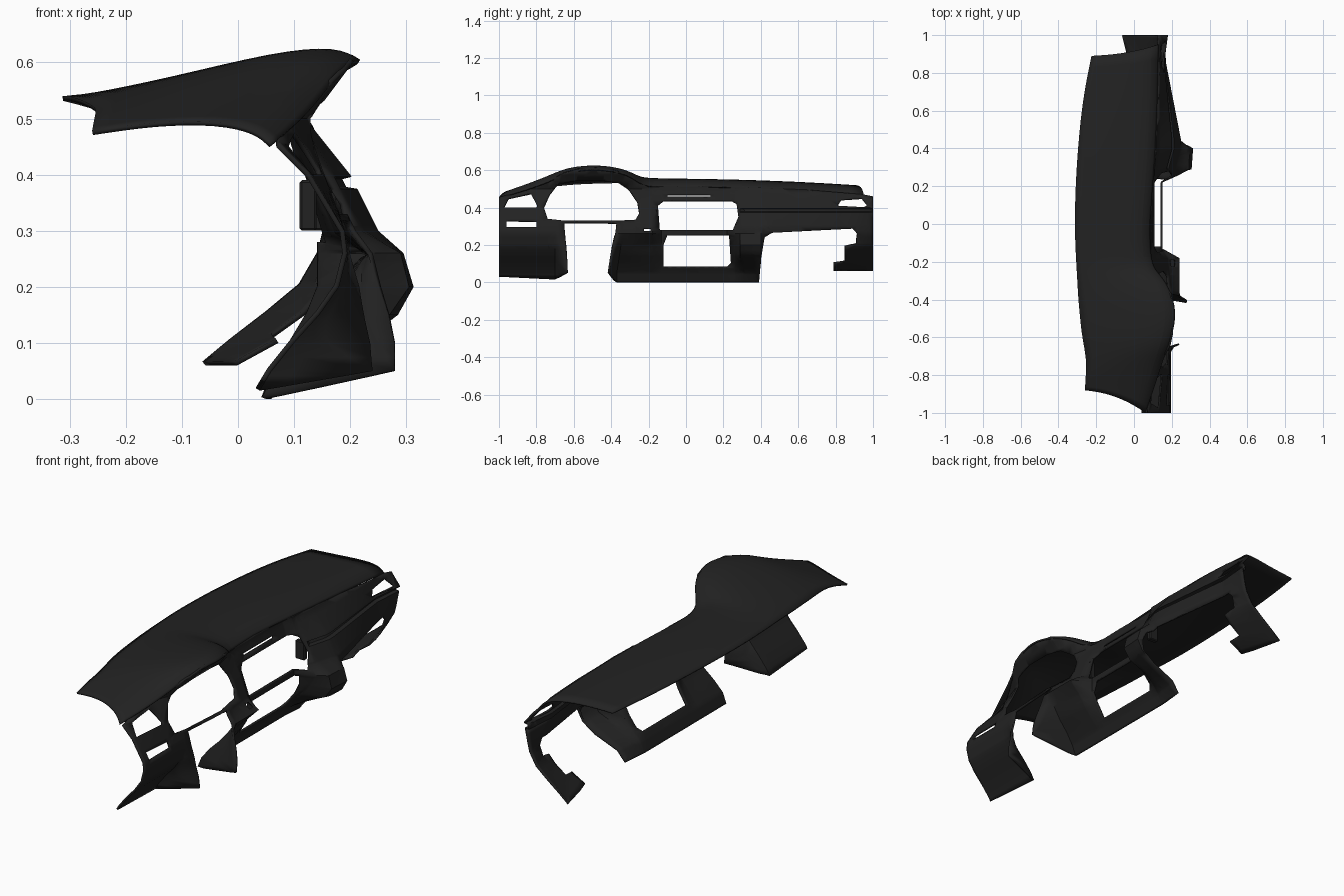
import bpy
import bmesh
from mathutils import Vector

default = bpy.data.objects.get("Cube")
if default:
    bpy.data.objects.remove(default, do_unlink=True)

# One matt black plastic for everything
plastic = bpy.data.materials.new("black_plastic")
plastic.use_nodes = True
colour = (.016, .016, .016, 1)
plastic.diffuse_color = colour
plastic.node_tree.nodes["Principled BSDF"].inputs["Base Color"].default_value = colour
plastic.node_tree.nodes["Principled BSDF"].inputs["Roughness"].default_value = .7


def finish(bm, name, thickness=0, smooth_levels=0, angle=.6):
    """Turn a bmesh into a shaded object with optional modifiers."""
    mesh = bpy.data.meshes.new(name)
    bm.to_mesh(mesh)
    bm.free()
    obj = bpy.data.objects.new(name, mesh)
    bpy.context.scene.collection.objects.link(obj)
    mesh.materials.append(plastic)
    bpy.ops.object.select_all(action='DESELECT')
    obj.select_set(True)
    bpy.context.view_layer.objects.active = obj
    bpy.ops.object.shade_smooth_by_angle(angle=angle)
    if smooth_levels:
        subdivision = obj.modifiers.new("smooth", 'SUBSURF')
        subdivision.levels = subdivision.render_levels = smooth_levels
        subdivision.boundary_smooth = 'PRESERVE_CORNERS'
    if thickness:
        shell = obj.modifiers.new("shell", 'SOLIDIFY')
        shell.thickness = thickness
        shell.offset = -1
    return obj


def interpolate(keys, values, at):
    """Piecewise linear lookup, clamped at both ends."""
    if at <= keys[0]:
        return values[0]
    for i in range(len(keys) - 1):
        if at <= keys[i + 1]:
            t = (at - keys[i]) / (keys[i + 1] - keys[i])
            return values[i] + t * (values[i + 1] - values[i])
    return values[-1]


# Top pad sections: y, end sweep, back x, front x, heights from back to front
pad_sections = [
    (-.88, -.12, -.26, .06, (.478, .495, .497, .48, .455)),
    (-.8, -.06, -.255, .11, (.505, .527, .535, .525, .495)),
    (-.73, 0, -.252, .15, (.517, .553, .575, .572, .54)),
    (-.66, 0, -.262, .178, (.525, .567, .602, .608, .58)),
    (-.58, 0, -.277, .205, (.532, .574, .616, .626, .602)),
    (-.48, 0, -.287, .224, (.536, .577, .622, .632, .608)),
    (-.38, 0, -.296, .205, (.538, .574, .612, .622, .596)),
    (-.3, 0, -.3, .165, (.54, .565, .592, .597, .573)),
    (-.25, 0, -.303, .12, (.54, .56, .57, .562, .535)),
    (-.2, 0, -.306, .09, (.54, .556, .558, .54, .51)),
    (0, 0, -.316, .08, (.54, .553, .556, .547, .515)),
    (.3, 0, -.306, .11, (.538, .55, .55, .54, .51)),
    (.65, 0, -.275, .125, (.53, .537, .535, .525, .495)),
    (.89, .06, -.225, .13, (.515, .52, .52, .507, .47)),
]
steps = (0, .35, .7, .92, 1)

bm = bmesh.new()
rows = []
for y, sweep, back, front, heights in pad_sections:
    rows.append([bm.verts.new((back + (front - back) * t, y + sweep * t * t, z))
                 for t, z in zip(steps, heights)])
for a, b in zip(rows, rows[1:]):
    for i in range(len(steps) - 1):
        bm.faces.new((a[i], a[i + 1], b[i + 1], b[i]))
finish(bm, "top_pad", thickness=.008, smooth_levels=2)

# Depth of the fascia: x at each height, for key positions across the width
levels = (0, .05, .1, .15, .2, .26, .3, .4, .5, .62)
recess = (.05, .07, .1, .13, .15, .15, .15, .12, .09, .08)
depths = {
    -1: (.03, .06, .1, .145, .18, .195, .19, .13, .03, 0),
    -.7: (.03, .06, .1, .145, .18, .195, .19, .16, .13, .2),
    -.64: (.22, .24, .24, .23, .22, .2, .19, .16, .13, .22),
    -.41: (.27, .28, .28, .27, .255, .24, .21, .16, .13, .22),
    -.37: (.05, .07, .11, .16, .2, .24, .2, .16, .13, .22),
    -.18: (.05, .07, .11, .15, .18, .24, .18, .14, .09, .1),
    -.13: recess,
    .22: recess,
    .26: (.05, .07, .11, .16, .2, .24, .2, .15, .11, .1),
    .29: (.05, .08, .15, .27, .305, .29, .22, .17, .11, .1),
    .4: (.06, .1, .22, .285, .313, .295, .25, .2, .12, .1),
    .44: (.06, .1, .2, .24, .25, .25, .25, .2, .12, .1),
    .85: (-.05, -.04, .05, .12, .165, .17, .17, .16, .13, .1),
    1: (-.08, -.07, -.01, .055, .115, .15, .16, .18, .1, .09),
}
stations = list(depths)


def fascia_depth(y, z):
    columns = [interpolate(levels, depths[s], z) for s in stations]
    x = interpolate(stations, columns, y)
    # Long shadow groove along the passenger side
    if y > .3 and .376 < z < .394:
        x -= .018
    return x


# Fascia outline as (y, z); its top edge follows the front of the pad
outline = [
    (-1, .03), (-.7, .015), (-.64, .05), (-.65, .318), (-.41, .318),
    (-.41, .05), (-.37, 0), (.39, 0), (.4, .12), (.42, .24),
    (.46, .265), (.75, .28), (.89, .287), (.915, .26), (.91, .205),
    (.85, .19), (.85, .11), (.79, .1), (.79, .06), (1, .06), (1, .46),
]
outline += [(s[0] + s[1], s[4][-1]) for s in reversed(pad_sections)]

openings = {
    "cluster": [(-.74, .34), (-.65, .33), (-.37, .33), (-.27, .335), (-.25, .37),
                (-.26, .43), (-.3, .49), (-.36, .53), (-.45, .543), (-.58, .543),
                (-.68, .525), (-.73, .47), (-.76, .4)],
    "driver_vent": [(-.975, .4), (-.8, .4), (-.795, .41), (-.83, .475), (-.95, .45)],
    "switches": [(-.96, .295), (-.8, .295), (-.8, .325), (-.96, .33)],
    "screen": [(-.14, .28), (.25, .28), (.28, .35), (.27, .42), (.24, .435),
               (-.12, .435), (-.15, .41)],
    "slot": [(-.1, .458), (.13, .458), (.13, .468), (-.1, .468)],
    "radio": [(-.12, .08), (.22, .08), (.24, .1), (.23, .25), (-.1, .25), (-.12, .2)],
    "button": [(-.23, .275), (-.19, .275), (-.19, .292), (-.23, .292)],
    "passenger_vent": [(.81, .41), (.95, .402), (.97, .412), (.94, .45), (.83, .44)],
}

# Fascia: flat panel with openings, cut into a grid, then pushed to depth
bm = bmesh.new()
for loop in [outline] + list(openings.values()):
    ring = [bm.verts.new((0, y, z)) for y, z in loop]
    for a, b in zip(ring, ring[1:] + ring[:1]):
        bm.edges.new((a, b))
bmesh.ops.triangle_fill(bm, use_beauty=True, edges=bm.edges[:], normal=(1, 0, 0))
for face in bm.faces:
    face.normal_update()
    if face.normal.x < 0:
        face.normal_flip()


def slice_panel(axis, positions):
    for p in positions:
        bmesh.ops.bisect_plane(bm, geom=bm.verts[:] + bm.edges[:] + bm.faces[:],
                               dist=.0005, plane_co=axis * p, plane_no=axis)


slice_panel(Vector((0, 1, 0)), stations[1:-1] + [i / 20 + .013 for i in range(-20, 20)])
slice_panel(Vector((0, 0, 1)), list(levels[1:]) + [.374, .378, .392, .396]
            + [i / 30 + .008 for i in range(19)])
for v in bm.verts:
    v.co.x = fascia_depth(v.co.y, v.co.z)
    # Lean the column side of the console, fading out towards the radio
    if -.42 < v.co.y < -.2 and .05 < v.co.z < .32:
        fade = min(1, (-.2 - v.co.y) / .17)
        v.co.y += .15 * (v.co.z - .05) * fade
finish(bm, "fascia", thickness=.009)


def bracket(name, low, high):
    """Bevelled mounting block between two corners."""
    box = bmesh.new()
    bmesh.ops.create_cube(box, size=1)
    for v in box.verts:
        v.co = Vector([a + (c + .5) * (b - a) for a, b, c in zip(low, high, v.co)])
    bmesh.ops.bevel(box, geom=box.edges[:], offset=.004, segments=1, affect='EDGES')
    finish(box, name)


# Mounting blocks beside the screen opening
bracket("driver_side_bracket", (.11, -.19, .3), (.14, -.155, .39))
bracket("passenger_side_bracket", (.11, .285, .3), (.16, .31, .39))
